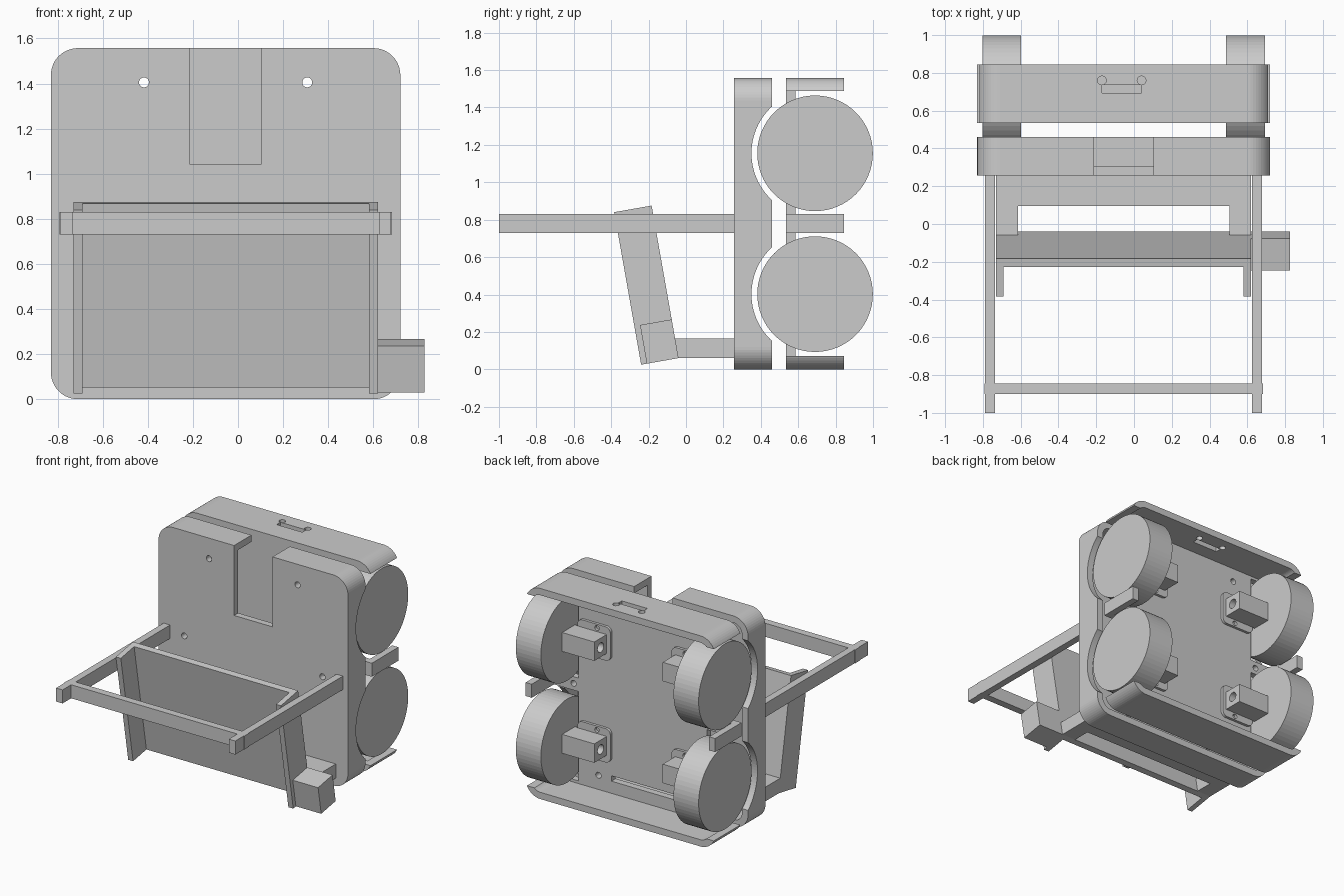
import bpy, bmesh
from math import sin, cos, pi, radians
from mathutils import Matrix, Vector

if "Cube" in bpy.data.objects:
    bpy.data.objects.remove(bpy.data.objects["Cube"])

CX = -0.055            # symmetry plane of the chassis
WHEEL_Z = (0.402, 1.155)


def finish(name, bm):
    bmesh.ops.recalc_face_normals(bm, faces=bm.faces)
    me = bpy.data.meshes.new(name)
    bm.to_mesh(me)
    bm.free()
    ob = bpy.data.objects.new(name, me)
    bpy.context.collection.objects.link(ob)
    return ob


def box(name, x, y, z):
    bm = bmesh.new()
    bmesh.ops.create_cube(bm, size=1)
    for v in bm.verts:
        v.co = [a + (b - a) * (c + 0.5) for (a, b), c in zip((x, y, z), v.co)]
    return finish(name, bm)


def cyl(name, centre, r, length, axis, n=64):
    bm = bmesh.new()
    bmesh.ops.create_cone(bm, cap_ends=True, segments=n, radius1=r, radius2=r, depth=length)
    q = Vector((0, 0, 1)).rotation_difference(Vector(axis))
    bm.transform(Matrix.Translation(centre) @ q.to_matrix().to_4x4())
    return finish(name, bm)


def slab(name, x, z, r, y0, y1, n=12):
    """Rounded rectangle in XZ, extruded along y."""
    bm = bmesh.new()
    vs = []
    for i, (cx, cz) in enumerate(((x[1]-r, z[1]-r), (x[0]+r, z[1]-r), (x[0]+r, z[0]+r), (x[1]-r, z[0]+r))):
        for k in range(n + 1):
            a = (i + k / n) * pi / 2
            vs.append(bm.verts.new((cx + r*cos(a), y0, cz + r*sin(a))))
    f = bm.faces.new(vs)
    ext = bmesh.ops.extrude_face_region(bm, geom=[f])
    bmesh.ops.translate(bm, vec=(0, y1 - y0, 0), verts=[g for g in ext['geom'] if isinstance(g, bmesh.types.BMVert)])
    return finish(name, bm)


def cut(ob, *cutters):
    bpy.context.view_layer.objects.active = ob
    for c in cutters:
        c.hide_render = True
        m = ob.modifiers.new('cut', 'BOOLEAN')
        m.operation = 'DIFFERENCE'
        m.solver = 'EXACT'
        m.object = c
        bpy.ops.object.modifier_apply(modifier=m.name)
        bpy.data.objects.remove(c)


def screw_holes():
    pos = [(s * dx, z) for s in (-1, 1) for dx, z in ((0.362, 1.405), (0.565, 0.78), (0.362, 0.155))]
    return [cyl('hole', (CX + dx, 0.45, z), 0.022, 0.5, (0, 1, 0), 24) for dx, z in pos]


# Front shell with wheel arches and top notch
X, Z, T = (-0.83, 0.72), (0, 1.557), 0.05
inX, inZ = (X[0]+T, X[1]-T), (T, Z[1]-T)
shell = slab('front_shell', X, Z, 0.12, 0.257, 0.46)
cut(shell, slab('c', inX, inZ, 0.07, 0.305, 0.6),
    *[cyl('c', (0, 0.69, z), 0.34, 3, (1, 0, 0), 96) for z in WHEEL_Z],
    box('c', (-0.212, 0.102), (0, 1), (1.04, 1.8)), *screw_holes())

# Rear tray with rectangular wheel openings
tray = slab('rear_tray', X, Z, 0.12, 0.535, 0.845)
cut(tray, slab('c', inX, inZ, 0.07, 0.585, 1),
    *[box('c', xs, (0.4, 1), zs) for xs in ((-1, -0.58), (0.47, 1))
      for zs in ((0.07, 0.73), (0.83, 1.487))],
    box('c', (-0.31, 0.2), (0.4, 0.7), (0.14, 0.18)),
    *screw_holes(),
    # top wall slot with its two end holes
    box('c', (-0.17, 0.04), (0.693, 0.737), (1.4, 1.7)),
    cyl('c', (-0.17, 0.76, 1.55), 0.023, 0.3, (0, 0, 1), 24),
    cyl('c', (0.04, 0.76, 1.55), 0.023, 0.3, (0, 0, 1), 24))

# Wheels and their motors
for s, side in ((-1, 'left'), (1, 'right')):
    def mx(a, b):
        return tuple(sorted((CX + s*a, CX + s*b)))
    for z, lvl in zip(WHEEL_Z, ('lower', 'upper')):
        cyl(f'{side}_{lvl}_wheel', (CX + s*0.645, 0.69, z), 0.309, 0.205, (1, 0, 0))
        plate = slab(f'{side}_{lvl}_motor_plate', mx(0.25, 0.52), (z-0.125, z+0.125), 0.04, 0.583, 0.605, 6)
        cut(plate, *[cyl('c', (CX + s*0.36, 0.6, z + d), 0.018, 0.1, (0, 1, 0), 20) for d in (-0.097, 0.097)])
        motor = box(f'{side}_{lvl}_motor', mx(0.28, 0.56), (0.6, 0.75), (z-0.07, z+0.07))
        cut(motor, cyl('c', (CX + s*0.28, 0.675, z), 0.035, 0.1, (1, 0, 0), 24))

    # Forward frame arm and scoop bracket arm
    box(f'{side}_frame_arm', mx(0.68, 0.733), (-1, 0.258), (0.73, 0.83))
    box(f'{side}_bracket_arm', mx(0.56, 0.675), (-0.06, 0.1), (0.06, 0.165))

box('frame_crossbar', (CX-0.737, CX+0.737), (-0.9, -0.845), (0.73, 0.83))
box('bracket_bar', (CX-0.675, CX+0.675), (0.095, 0.258), (0.06, 0.165))

# Tilted scoop: local y = 0 is its back face, origin at back bottom edge
tilt = Matrix.Translation((0, -0.04, 0.06)) @ Matrix.Rotation(radians(10), 4, 'X')
parts = [box('scoop_panel', (CX-0.64, CX+0.64), (-0.045, 0), (0, 0.828)),
         box('scoop_left_flange', (CX-0.675, CX-0.635), (-0.203, 0), (0, 0.828)),
         box('scoop_right_flange', (CX+0.635, CX+0.675), (-0.203, 0), (0, 0.828)),
         box('scoop_motor', (0.62, 0.827), (-0.172, 0), (0, 0.21))]
for p in parts:
    p.data.transform(tilt)
